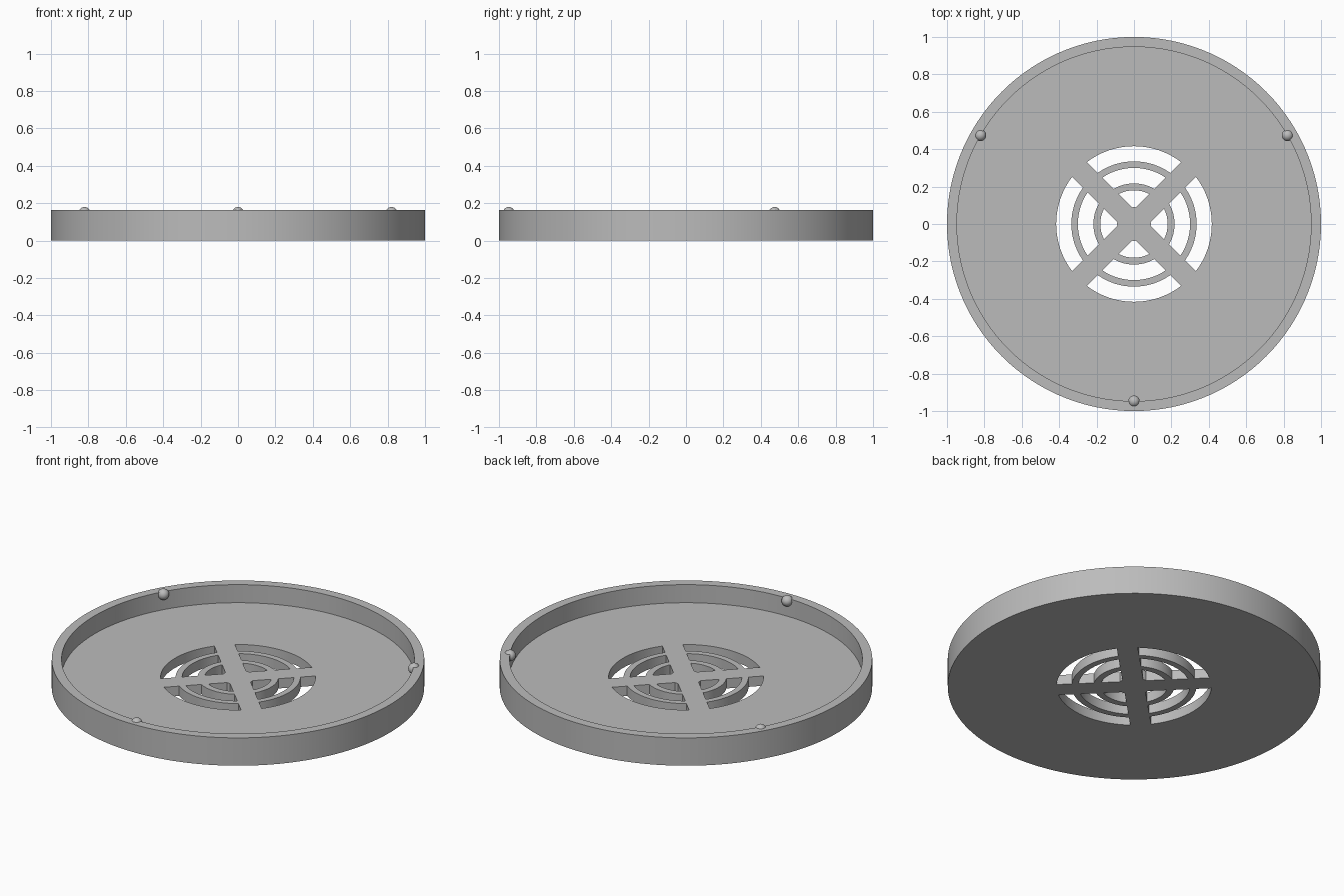
import bpy, bmesh
from math import sin, cos, pi, asin
from mathutils import Matrix, Vector

default = bpy.data.objects.get("Cube")
if default:
    bpy.data.objects.remove(default, do_unlink=True)

grey = bpy.data.materials.new("plain grey")
grey.use_nodes = True
colour = (0.5, 0.5, 0.5, 1)
grey.diffuse_color = colour
grey.node_tree.nodes["Principled BSDF"].inputs["Base Color"].default_value = colour

HEIGHT, FLOOR, INNER = 0.165, 0.058, 0.947
BAR = 0.056  # half width of the diagonal bars
SLOTS = [(0.09, 0.18), (0.217, 0.30), (0.335, 0.416)]


def finish(bm, name):
    bmesh.ops.recalc_face_normals(bm, faces=bm.faces)
    mesh = bpy.data.meshes.new(name)
    bm.to_mesh(mesh)
    bm.free()
    obj = bpy.data.objects.new(name, mesh)
    bpy.context.collection.objects.link(obj)
    mesh.materials.append(grey)
    return obj


def smooth(obj):
    bpy.ops.object.select_all(action='DESELECT')
    obj.select_set(True)
    bpy.context.view_layer.objects.active = obj
    bpy.ops.object.shade_smooth_by_angle(angle=pi / 6)


# Tray: rings of a turned profile, capped under the base and on the floor
bm = bmesh.new()
segments = 120
rings = []
for r, z in [(1, 0), (1, HEIGHT), (INNER, HEIGHT), (INNER, FLOOR)]:
    rings.append([bm.verts.new((r * cos(2 * pi * i / segments),
                                r * sin(2 * pi * i / segments), z))
                  for i in range(segments)])
for a, b in zip(rings, rings[1:]):
    for i in range(segments):
        j = (i + 1) % segments
        bm.faces.new((a[i], a[j], b[j], b[i]))
bm.faces.new(rings[0])
bm.faces.new(rings[-1])
tray = finish(bm, "tray")

# Slot cutters: arc sectors between the diagonal bars
bm = bmesh.new()
for r0, r1 in SLOTS:
    for quarter in range(4):
        outline = []
        for r, way in ((r0, 1), (r1, -1)):
            half = pi / 4 - asin(BAR / r)
            for k in range(17):
                a = quarter * pi / 2 + way * half * (k / 8 - 1)
                outline.append(bm.verts.new((r * cos(a), r * sin(a), -0.1)))
        face = bm.faces.new(outline)
        extruded = bmesh.ops.extrude_face_region(bm, geom=[face])["geom"]
        moved = [v for v in extruded if isinstance(v, bmesh.types.BMVert)]
        bmesh.ops.translate(bm, verts=moved, vec=(0, 0, 0.24))
cutter = finish(bm, "slot_cutter")
cutter.hide_render = True

bpy.ops.object.select_all(action='DESELECT')
bpy.context.view_layer.objects.active = tray
cut = tray.modifiers.new("slots", 'BOOLEAN')
cut.operation = 'DIFFERENCE'
cut.solver = 'EXACT'
cut.object = cutter
bpy.ops.object.modifier_apply(modifier=cut.name)
bpy.data.objects.remove(cutter, do_unlink=True)
smooth(tray)

# Three snap beads on the inner edge of the rim
for name, turn in (("front", -pi / 2), ("back_left", pi / 6), ("back_right", 5 * pi / 6)):
    bm = bmesh.new()
    centre = Vector((0.948 * cos(turn), 0.948 * sin(turn), 0.149))
    bmesh.ops.create_uvsphere(bm, u_segments=32, v_segments=16, radius=0.031,
                              matrix=Matrix.Translation(centre))
    smooth(finish(bm, "snap_bead_" + name))
